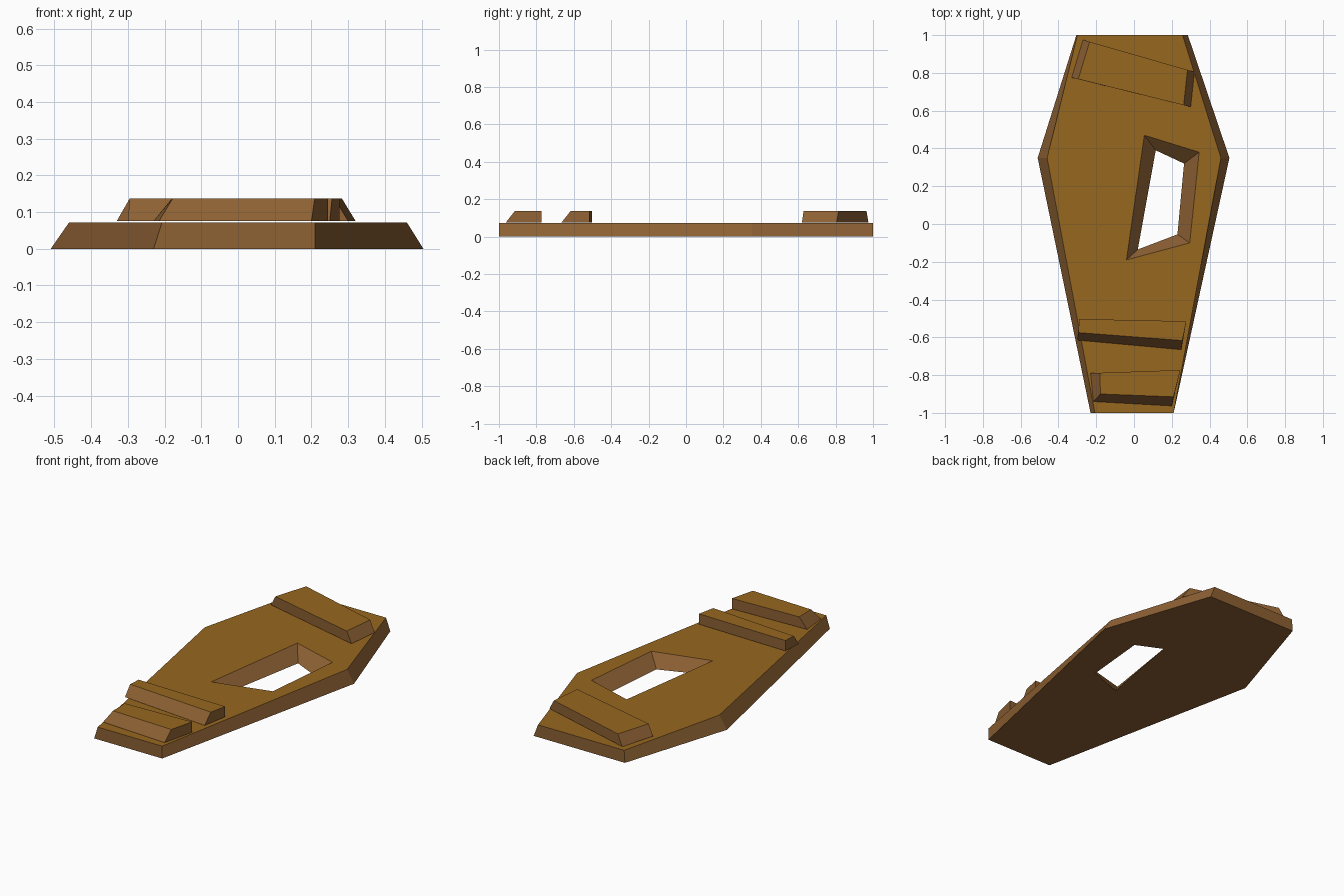
import bpy
import bmesh

cube = bpy.data.objects.get("Cube")
if cube:
    bpy.data.objects.remove(cube)


def make_material(name, colour):
    mat = bpy.data.materials.new(name)
    mat.use_nodes = True
    mat.diffuse_color = colour
    bsdf = next(n for n in mat.node_tree.nodes if n.type == 'BSDF_PRINCIPLED')
    bsdf.inputs["Base Color"].default_value = colour
    return mat


side_wood = make_material("brown side wood", (0.27, 0.12, 0.034, 1))
top_wood = make_material("golden top wood", (0.31, 0.135, 0.014, 1))


def slab(name, low, high, z_low, z_high, holes=()):
    """Sloped slab between two outlines, with optional (low, high) hole outlines."""
    bm = bmesh.new()
    caps = ([], [])
    for pair in [(low, high), *holes]:
        rings = [[bm.verts.new((x, y, z)) for x, y in outline]
                 for outline, z in zip(pair, (z_low, z_high))]
        n = len(rings[0])
        for i in range(n):
            j = (i + 1) % n
            bm.faces.new((rings[0][i], rings[0][j], rings[1][j], rings[1][i]))
        for cap, ring in zip(caps, rings):
            cap.append(ring)
    # Caps: plain polygons, or a fill around the hole
    for cap in caps:
        if holes:
            edges = [bm.edges.get((r[i - 1], r[i])) for r in cap for i in range(len(r))]
            bmesh.ops.triangle_fill(bm, edges=edges, use_beauty=True)
        else:
            bm.faces.new(cap[0])
    bmesh.ops.recalc_face_normals(bm, faces=bm.faces)
    # Upward faces take the golden wood
    for face in bm.faces:
        face.normal_update()
        face.material_index = int(face.normal.z > 0.95)
    mesh = bpy.data.meshes.new(name)
    bm.to_mesh(mesh)
    bm.free()
    mesh.materials.append(side_wood)
    mesh.materials.append(top_wood)
    obj = bpy.data.objects.new(name, mesh)
    bpy.context.collection.objects.link(obj)
    return obj


# Six-sided lid with a skewed opening
slab("lid",
     [(-.23, -1), (.21, -1), (.505, .35), (.285, 1), (-.305, 1), (-.51, .35)],
     [(-.207, -1), (.21, -1), (.46, .35), (.257, 1), (-.3, 1), (-.46, .35)],
     0, .072,
     [([(.02, -.135), (.23, -.055), (.265, .32), (.115, .39)],
       [(-.04, -.19), (.295, -.1), (.345, .38), (.055, .47)])])

# Crooked planks resting on the lid
PLANK_LOW, PLANK_HIGH = .076, .137
slab("head_plank",
     [(-.33, .775), (.3, .62), (.32, .805), (-.27, .975)],
     [(-.295, .767), (.263, .629), (.283, .816), (-.235, .965)],
     PLANK_LOW, PLANK_HIGH)
slab("middle_plank",
     [(-.3, -.615), (.25, -.665), (.277, -.515), (-.29, -.503)],
     [(-.295, -.575), (.256, -.617), (.277, -.515), (-.29, -.503)],
     PLANK_LOW, PLANK_HIGH)
slab("foot_plank",
     [(-.215, -.94), (.2, -.963), (.245, -.773), (-.23, -.79)],
     [(-.178, -.9), (.209, -.915), (.245, -.773), (-.18, -.788)],
     PLANK_LOW, PLANK_HIGH)
